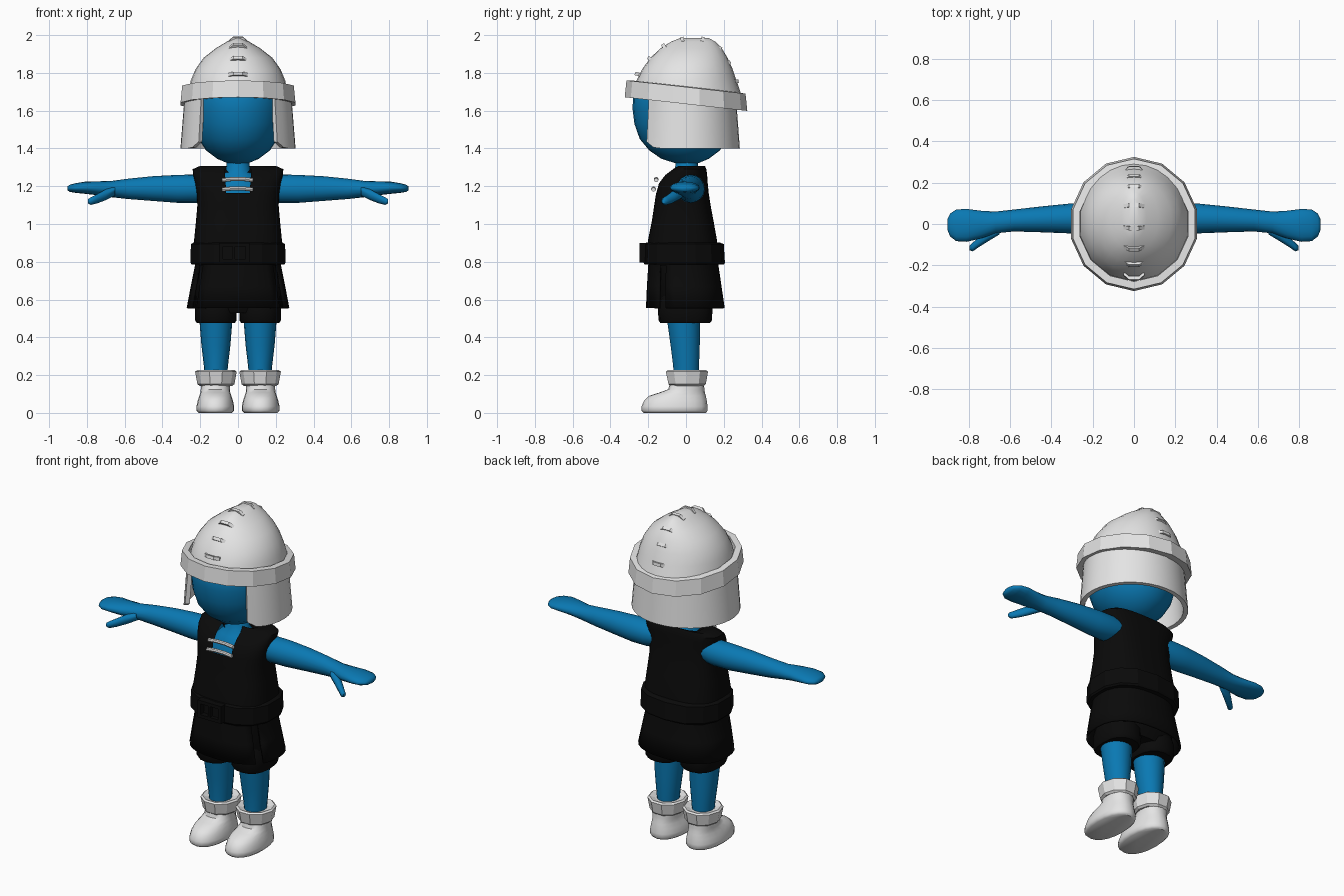
import bpy, bmesh, math
from math import cos, sin, pi, radians


def material(name, rgb):
    m = bpy.data.materials.new(name)
    m.diffuse_color = (*rgb, 1)
    return m


BLUE = material("blue skin", (0.003, 0.19, 0.45))
BLACK = material("black cloth", (0.003, 0.003, 0.003))
WHITE = material("pale leather", (0.78, 0.78, 0.78))


def grid(name, rows, mat, wrap_rows=False, caps=True, smooth=40, cut=None):
    """Skin a list of closed rings; cut(center) removes matching faces."""
    bm = bmesh.new()
    rings = [[bm.verts.new(p) for p in r] for r in rows]
    n, m = len(rings[0]), len(rings)
    for i in range(m if wrap_rows else m - 1):
        a, b = rings[i], rings[(i + 1) % m]
        for j in range(n):
            k = (j + 1) % n
            bm.faces.new((a[j], a[k], b[k], b[j]))
    if caps and not wrap_rows:
        bm.faces.new(rings[0])
        bm.faces.new(rings[-1])
    bmesh.ops.recalc_face_normals(bm, faces=bm.faces)
    if cut:
        gone = [f for f in bm.faces if cut(f.calc_center_median())]
        bmesh.ops.delete(bm, geom=gone, context='FACES')
    me = bpy.data.meshes.new(name)
    bm.to_mesh(me)
    bm.free()
    me.materials.append(mat)
    ob = bpy.data.objects.new(name, me)
    bpy.context.collection.objects.link(ob)
    if smooth:
        bpy.ops.object.select_all(action='DESELECT')
        bpy.context.view_layer.objects.active = ob
        ob.select_set(True)
        bpy.ops.object.shade_smooth_by_angle(angle=radians(smooth))
    return ob


def unit(n, power=2.0, start=0.0):
    """Points of a superellipse of unit size."""
    out = []
    for i in range(n):
        a = start + 2 * pi * i / n
        c, s = cos(a), sin(a)
        out.append((math.copysign(abs(c) ** (2 / power), c),
                    math.copysign(abs(s) ** (2 / power), s)))
    return out


def loft_z(name, rings, mat, n=24, power=2.0, cx=0, start=0.0, **kw):
    """Rings of (z, half width, front y, back y)."""
    u = unit(n, power, start)
    return grid(name, [[(cx + rx * c, (yf + yb) / 2 + (yb - yf) / 2 * s, z) for c, s in u]
                       for z, rx, yf, yb in rings], mat, **kw)


def loft_x(name, rings, mat, side=1, n=16, start=0.0, **kw):
    """Rings of (x, front y, back y, low z, high z)."""
    u = unit(n, 2, start)
    return grid(name, [[(side * x, (a + b) / 2 + (b - a) / 2 * c, (l + h) / 2 + (h - l) / 2 * s)
                        for c, s in u] for x, a, b, l, h in rings], mat, **kw)


def box(name, x, y, z, mat):
    return grid(name, [[(x[0], y[0], h), (x[1], y[0], h), (x[1], y[1], h), (x[0], y[1], h)]
                       for h in z], mat, smooth=0)


# Head and neck
loft_z("head", [(1.32, .05, -.05, .06), (1.345, .11, -.13, .12), (1.39, .17, -.195, .18),
                (1.45, .208, -.245, .215), (1.53, .23, -.273, .235), (1.61, .237, -.283, .245),
                (1.68, .235, -.28, .245), (1.73, .22, -.25, .23)], BLUE, n=28, smooth=60)
loft_z("chest_and_neck", [(1.08, .15, -.135, .08), (1.2, .15, -.122, .08), (1.25, .1, -.09, .08),
                          (1.285, .064, -.06, .065), (1.35, .058, -.05, .06)], BLUE, smooth=60)

# Helmet dome, pinched into a ridge
loft_z("helmet_dome", [(1.68, .265, -.285, .295), (1.76, .25, -.262, .267), (1.82, .225, -.232, .247),
                       (1.88, .182, -.188, .22), (1.93, .118, -.135, .19), (1.965, .06, -.08, .155),
                       (1.985, .025, -.03, .12)], WHITE, n=28, smooth=50)

# Tilted helmet band
TILT = 0.115
profile = [(.315, 1.635), (.306, 1.725), (.27, 1.728), (.265, 1.64)]
rows = []
for i in range(14):
    a = pi / 2 + 2 * pi * i / 14
    rows.append([(r * .99 * cos(a), r * 1.03 * sin(a), z - TILT * r * sin(a)) for r, z in profile])
grid("helmet_band", rows, WHITE, wrap_rows=True, smooth=0)

# Neck and cheek guard, open at the face with rounded lower corners
rows = []
for i in range(29):
    t = i / 28
    a = radians(-47 + 274 * t)
    edge = min(t, 1 - t)
    low = 1.40 + .035 * max(0, 1 - edge / .06) ** 2
    c, s = cos(a), sin(a)
    top = 1.66 - TILT * .28 * s
    rows.append([(.284 * c, .268 * s, top), (.305 * c, .285 * s, low),
                 (.278 * c, .26 * s, low), (.258 * c, .243 * s, top)])
grid("neck_guard", rows, WHITE, smooth=35)

# Stitches over the ridge
for y, z in [(-.262, 1.795), (-.195, 1.877), (-.12, 1.945), (-.02, 1.982),
             (.09, 1.982), (.18, 1.932), (.228, 1.855), (.27, 1.755)]:
    st = loft_x("helmet_stitch", [(x, -.013, .013, h - .012, h + .012) for x, h in
                                  [(-.05, -.022), (-.025, 0), (.025, 0), (.05, -.022)]],
                WHITE, n=4, start=pi / 4, smooth=0)
    st.location = (0, y, z)
    st.rotation_euler.x = -math.atan2(y - .03, z - 1.72)

# Tunic top with a neck slit and shoulder caps
loft_z("tunic_top", [(.84, .235, -.207, .172), (.92, .232, -.2, .163), (1.02, .222, -.18, .145),
                     (1.1, .215, -.168, .13), (1.165, .22, -.158, .12), (1.215, .228, -.145, .115),
                     (1.26, .238, -.11, .112), (1.29, .24, -.07, .108), (1.308, .2, -.04, .1),
                     (1.305, .13, -.045, .09), (1.27, .075, -.06, .075)], BLACK, n=36, power=2.8,
       caps=False, cut=lambda p: abs(p.x) < .062 and p.y < -.02 and p.z > 1.165)

# Laces across the slit
for y, z in [(-.158, 1.235), (-.172, 1.185)]:
    loft_x("neck_lace", [(x, y - .012, y + .012, z - .011 + d, z + .011 + d) for x, d in
                         [(-.085, -.003), (-.03, .003), (.03, .003), (.08, -.003)]], WHITE, n=8)

# Flared skirt, slit at the front corners
skirt = loft_z("tunic_skirt", [(.86, .225, -.195, .165), (.78, .228, -.2, .172),
                               (.67, .25, -.207, .188), (.555, .272, -.212, .205)],
               BLACK, n=28, power=2.4, caps=False,
               cut=lambda p: p.z < .8 and p.y < 0 and 22 < math.degrees(math.atan2(-p.y, abs(p.x))) < 32)
sol = skirt.modifiers.new("thickness", 'SOLIDIFY')
sol.thickness = .012

# Belt and buckle frame
loft_z("belt", [(.785, .25, -.218, .2), (.795, .257, -.225, .206), (.893, .255, -.222, .2),
                (.902, .24, -.21, .18)], BLACK, n=14, power=2.4, start=pi / 2, smooth=0)
for x, z in [((-.1, .06), (.795, .815)), ((-.1, .06), (.88, .9)),
             ((-.1, -.08), (.815, .88)), ((.04, .06), (.815, .88)), ((-.03, -.015), (.815, .88))]:
    box("belt_buckle", x, (-.246, -.205), z, BLACK)

# Hips joining the shorts
loft_z("shorts_hips", [(.53, .2, -.12, .12), (.6, .225, -.15, .15), (.8, .22, -.18, .16)],
       BLACK, power=2.5)

for side, tag in ((1, "left"), (-1, "right")):
    cx = side * .117
    # Shorts leg
    loft_z(tag + "_shorts_leg", [(.475, .1, -.135, .125), (.49, .11, -.145, .138),
                                 (.56, .11, -.15, .14), (.62, .1, -.13, .12)],
           BLACK, n=16, power=2.4, cx=cx)
    # Leg
    loft_z(tag + "_leg", [(.18, .058, -.066, .066), (.25, .064, -.069, .07), (.36, .077, -.083, .074),
                          (.5, .088, -.103, .077)], BLUE, n=18, cx=cx, smooth=60)
    # Boot foot and shaft
    fx = side * .12
    loft_z(tag + "_boot", [(0, .088, -.225, .105), (.012, .1, -.237, .115), (.035, .1, -.235, .114),
                           (.065, .093, -.222, .11), (.09, .085, -.195, .105), (.108, .079, -.14, .1),
                           (.125, .077, -.094, .097), (.17, .077, -.082, .095)],
           WHITE, n=20, power=2.2, cx=fx, smooth=50)
    # Boot cuff
    loft_z(tag + "_boot_cuff", [(.142, .085, -.085, .098), (.152, .098, -.098, .11),
                                (.218, .11, -.112, .122), (.226, .1, -.102, .112), (.215, .07, -.072, .08)],
           WHITE, n=10, cx=cx, smooth=0)
    # Arm and mitten hand
    loft_x(tag + "_arm", [(.14, -.04, .09, 1.13, 1.25), (.22, -.05, .1, 1.112, 1.262),
                          (.32, -.045, .098, 1.112, 1.26), (.45, -.04, .085, 1.122, 1.253),
                          (.58, -.036, .07, 1.132, 1.24), (.67, -.045, .06, 1.142, 1.228),
                          (.74, -.07, .064, 1.152, 1.226), (.81, -.086, .073, 1.16, 1.224),
                          (.86, -.083, .07, 1.165, 1.216), (.89, -.06, .05, 1.17, 1.208),
                          (.902, -.03, .025, 1.178, 1.2)], BLUE, side, n=16, smooth=60)
    # Thumb
    loft_x(tag + "_thumb", [(.65, -.05, 0, 1.15, 1.2), (.7, -.08, -.02, 1.125, 1.185),
                            (.745, -.108, -.058, 1.108, 1.16), (.78, -.132, -.09, 1.1, 1.142),
                            (.795, -.128, -.105, 1.108, 1.132)], BLUE, side, n=10, smooth=60)
